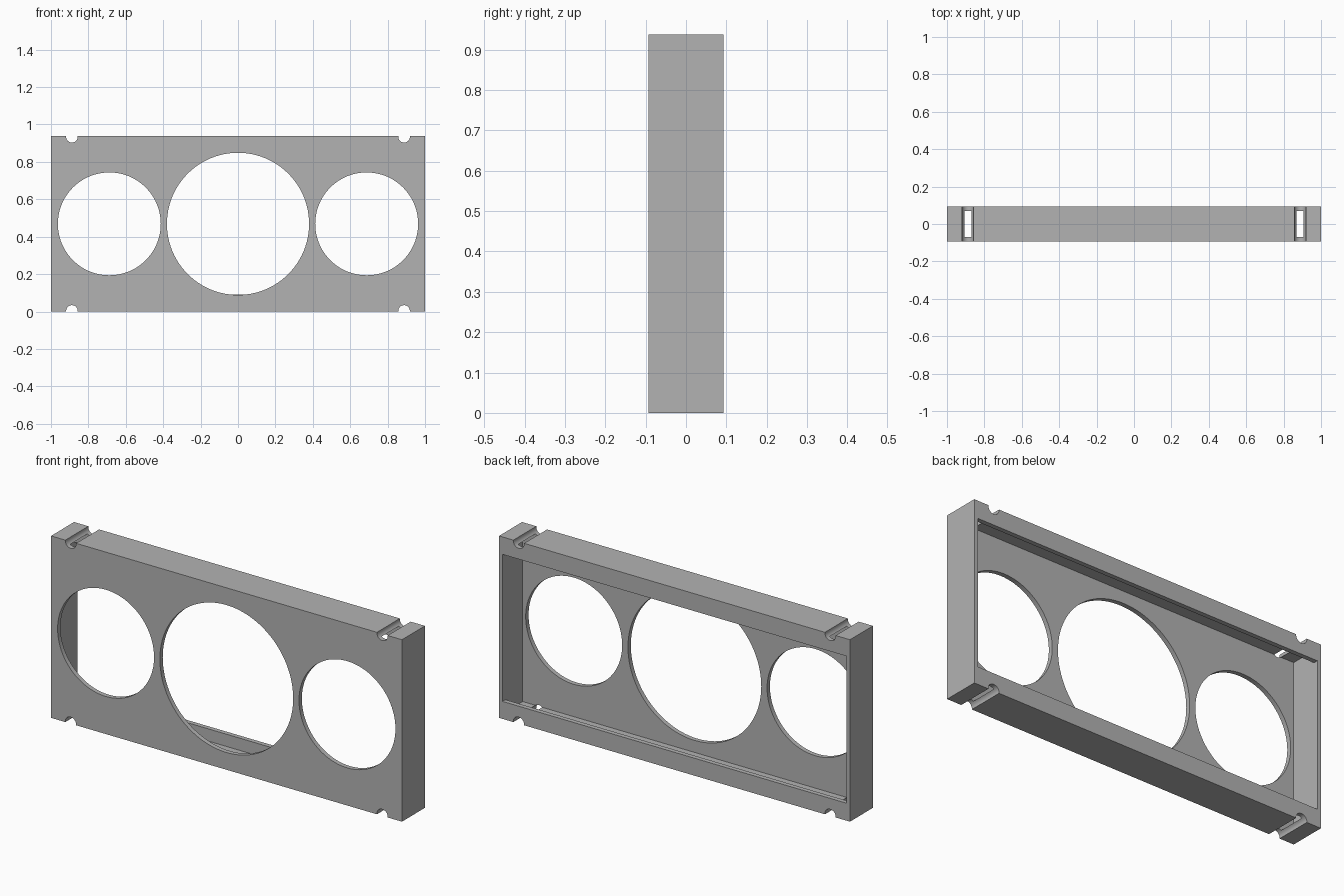
import bpy
import bmesh
from math import pi, radians
from mathutils import Matrix, Vector

if "Cube" in bpy.data.objects:
    bpy.data.objects.remove(bpy.data.objects["Cube"])

W, D, H = 2.0, 0.187, 0.9375     # outer size
FRONT, LIP = -0.07, 0.07         # back of front panel, inside of rear lips
SIDE, WALL, RIM = 0.02, 0.027, 0.09


def make_object(name, bm):
    bmesh.ops.recalc_face_normals(bm, faces=bm.faces[:])
    mesh = bpy.data.meshes.new(name)
    bm.to_mesh(mesh)
    bm.free()
    obj = bpy.data.objects.new(name, mesh)
    bpy.context.collection.objects.link(obj)
    return obj


def cylinder(name, x, z, radius, depth, segments):
    """Cylinder running front to back."""
    bm = bmesh.new()
    place = Matrix.Translation((x, 0, z)) @ Matrix.Rotation(pi / 2, 4, "X")
    bmesh.ops.create_cone(bm, cap_ends=True, segments=segments, radius1=radius,
                          radius2=radius, depth=depth, matrix=place)
    return make_object(name, bm)


def extrude_along_x(name, profile, half):
    bm = bmesh.new()
    face = bm.faces.new([bm.verts.new((-half, y, z)) for y, z in profile])
    new = bmesh.ops.extrude_face_region(bm, geom=[face])["geom"]
    moved = [v for v in new if isinstance(v, bmesh.types.BMVert)]
    bmesh.ops.translate(bm, verts=moved, vec=Vector((2 * half, 0, 0)))
    return make_object(name, bm)


def cut(target, cutter):
    cutter.hide_render = True
    mod = target.modifiers.new(cutter.name, "BOOLEAN")
    mod.operation = "DIFFERENCE"
    mod.solver = "EXACT"
    mod.object = cutter
    bpy.context.view_layer.objects.active = target
    bpy.ops.object.modifier_apply(modifier=mod.name)
    bpy.data.objects.remove(cutter)


# Solid block of the housing
bm = bmesh.new()
bmesh.ops.create_cube(bm, size=1, matrix=Matrix.Translation((0, 0, H / 2))
                      @ Matrix.Diagonal((W, D, H, 1)))
housing = make_object("panel_housing", bm)

# Hollow inside, open at the back between the upper and lower lips
lower = [(FRONT, WALL), (LIP, WALL), (LIP, RIM), (D, RIM)]
upper = [(y, H - z) for y, z in reversed(lower)]
cut(housing, extrude_along_x("cavity", lower + upper, W / 2 - SIDE))

# Three round openings in the front panel
for x, radius in ((-0.688, 0.275), (0, 0.38), (0.688, 0.275)):
    bm_hole = cylinder("opening", x, H / 2, radius, 0.1, 96)
    bm_hole.location.y = -0.1
    bpy.context.view_layer.update()
    cut(housing, bm_hole)

# Rounded notches across the top and bottom edges
for x in (-0.888, 0.888):
    for z in (0.003, H - 0.003):
        cut(housing, cylinder("notch", x, z, 0.031, 2 * D, 32))

# Finish
grey = bpy.data.materials.new("plain grey")
grey.use_nodes = True
colour = (0.45, 0.45, 0.45, 1)
grey.diffuse_color = colour
grey.node_tree.nodes["Principled BSDF"].inputs["Base Color"].default_value = colour
housing.data.materials.clear()
housing.data.materials.append(grey)

bpy.ops.object.select_all(action="DESELECT")
housing.select_set(True)
bpy.context.view_layer.objects.active = housing
bpy.ops.object.shade_smooth_by_angle(angle=radians(30))
